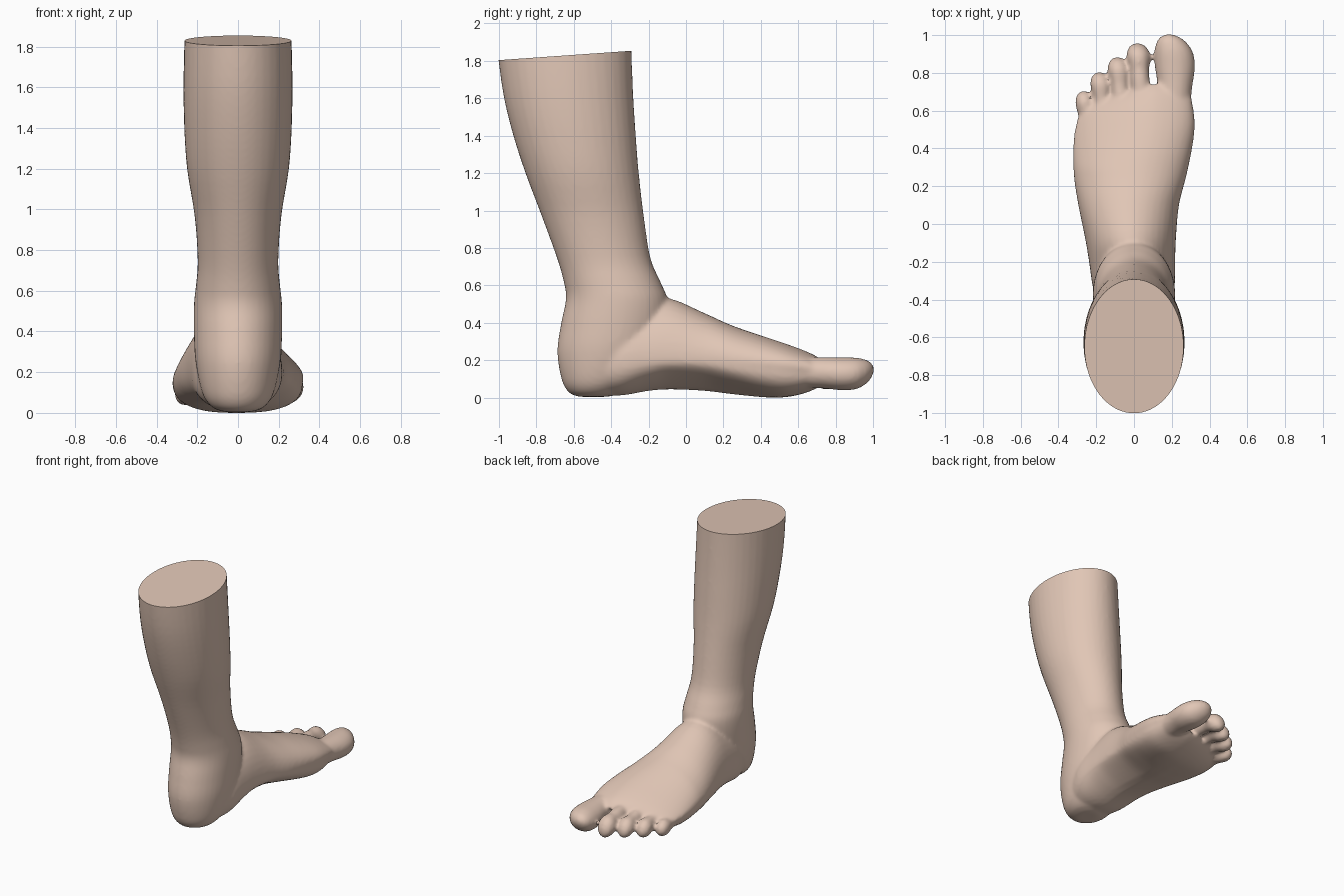
import bpy, bmesh, math
from mathutils import Vector

if "Cube" in bpy.data.objects:
    bpy.data.objects.remove(bpy.data.objects["Cube"])

skin = bpy.data.materials.new("skin tan")
skin.diffuse_color = (0.75, 0.565, 0.465, 1)
skin.use_nodes = True
skin.node_tree.nodes["Principled BSDF"].inputs["Base Color"].default_value = skin.diffuse_color

N = 40
bm = bmesh.new()


def refine(rows, steps=4):
    """Catmull-Rom interpolation through a short list of sections."""
    out = []
    for i in range(len(rows) - 1):
        p0, p1, p2, p3 = (rows[max(0, min(len(rows) - 1, i + k))] for k in (-1, 0, 1, 2))
        for s in range(steps):
            t = s / steps
            out.append([0.5 * (2 * b + (c - a) * t + (2 * a - 5 * b + 4 * c - d) * t * t
                               + (3 * b - a - 3 * c + d) * t ** 3)
                        for a, b, c, d in zip(p0, p1, p2, p3)])
    return out + [list(rows[-1])]


def loft(rings):
    """Skin a closed tube through rings of points."""
    loops = [[bm.verts.new(p) for p in ring] for ring in rings]
    faces = [bm.faces.new(loops[0]), bm.faces.new(loops[-1])]
    for a, b in zip(loops, loops[1:]):
        for i in range(N):
            j = (i + 1) % N
            faces.append(bm.faces.new((a[i], a[j], b[j], b[i])))
    bmesh.ops.recalc_face_normals(bm, faces=faces)


def power(v, e):
    return math.copysign(abs(v) ** (2 / e), v)


ANG = [2 * math.pi * i / N for i in range(N)]

# Leg and heel: z, back y, front y, half width
leg = [(0.008, -0.57, -0.42, 0.06), (0.03, -0.625, -0.35, 0.125), (0.10, -0.665, -0.25, 0.175),
       (0.25, -0.688, -0.14, 0.208), (0.40, -0.668, -0.10, 0.217), (0.53, -0.642, -0.10, 0.217),
       (0.62, -0.653, -0.135, 0.208), (0.75, -0.69, -0.19, 0.198), (0.97, -0.77, -0.225, 0.213),
       (1.2, -0.857, -0.252, 0.25), (1.4, -0.922, -0.268, 0.264), (1.6, -0.972, -0.281, 0.268),
       (1.81, -1.003, -0.29, 0.264), (2.0, -1.02, -0.295, 0.255)]
loft([[(w * math.cos(a), (b + f) / 2 + (f - b) / 2 * math.sin(a), z) for a in ANG]
      for z, b, f, w in refine(leg)])

# Foot: y, left x, right x, bottom z, top z, widest z, ridge x, arch height
foot = [(-0.50, -0.17, 0.17, 0.02, 0.42, 0.2, 0.0, 0.0),
        (-0.35, -0.215, 0.213, 0.015, 0.48, 0.2, 0.0, 0.02),
        (-0.20, -0.238, 0.218, 0.04, 0.52, 0.21, 0.0, 0.06),
        (-0.08, -0.258, 0.222, 0.048, 0.532, 0.21, 0.01, 0.09),
        (0.10, -0.295, 0.238, 0.04, 0.455, 0.2, 0.03, 0.09),
        (0.25, -0.318, 0.275, 0.022, 0.388, 0.18, 0.06, 0.06),
        (0.40, -0.323, 0.305, 0.008, 0.338, 0.165, 0.09, 0.02),
        (0.52, -0.320, 0.318, 0.004, 0.298, 0.155, 0.11, 0.0),
        (0.62, -0.312, 0.308, 0.02, 0.262, 0.145, 0.12, 0.0),
        (0.70, -0.295, 0.290, 0.05, 0.225, 0.14, 0.12, 0.0),
        (0.745, -0.26, 0.26, 0.085, 0.185, 0.135, 0.12, 0.0)]
rings = []
for y, xl, xr, zb, zt, zw, ridge, arch in refine(foot):
    ring = []
    slant = 0.34 * max(0, min(1, (y - 0.3) / 0.4))      # front edge runs back to the little toe
    for a in ANG:
        c, s = math.cos(a), math.sin(a)
        e = 1.9 if s > 0 else 2.6
        half = (xr - xl) / 2
        x = (xl + xr) / 2 + half * power(c, e)
        h = power(s, e)
        z = zw + (zt - zw) * h if s > 0 else zw + (zw - zb) * h
        if s > 0:
            x += ridge * 0.55 * h
            z *= 1 - 0.25 * slant * max(0, -x) / 0.3     # outer side is lower
        else:
            z += arch * max(0, x / half) * -h            # raised instep
        ring.append((x, y + slant * min(0, x - 0.1), z))
    rings.append(ring)
loft(rings)


def toe(rows):
    """rows: y, x, z, half width, half height"""
    loft([[(x + w * math.cos(a), y, z + h * math.sin(a)) for a in ANG]
          for y, x, z, w, h in refine(rows)])


# Big toe
toe([(0.55, 0.2, 0.14, 0.09, 0.085), (0.72, 0.216, 0.137, 0.092, 0.083),
     (0.83, 0.217, 0.131, 0.106, 0.088), (0.91, 0.21, 0.133, 0.102, 0.084),
     (0.965, 0.197, 0.142, 0.077, 0.063), (0.993, 0.188, 0.15, 0.045, 0.036),
     (1.005, 0.185, 0.155, 0.012, 0.01)])

# Small toes: base x, base y, tip x, tip y, radius, height of knuckle
for bx, by, tx, ty, r, top in [(0.045, 0.6, 0.018, 0.958, 0.06, 0.215),
                               (-0.06, 0.56, -0.088, 0.885, 0.055, 0.195),
                               (-0.155, 0.5, -0.183, 0.805, 0.053, 0.175),
                               (-0.24, 0.45, -0.267, 0.705, 0.049, 0.15)]:
    rows = []
    n = ty - by
    tipz = 0.035 + r * 1.15
    for d, k in [(n, 0.85), (0.2, 0.85), (0.14, 0.84), (0.07, 1.04), (0.028, 0.85), (0.008, 0.5), (0, 0.12)]:
        t = 1 - d / n
        z = (top - r) + (tipz - top + r) * t ** 3
        rows.append((ty - d, bx + (tx - bx) * t, z, r * k, r * k * 1.12))
    toe(rows)

# Blend all parts into one skin
raw = bpy.data.meshes.new("raw")
bm.to_mesh(raw)
bm.free()
obj = bpy.data.objects.new("foot_and_leg", raw)
bpy.context.collection.objects.link(obj)
m = obj.modifiers.new("blend", 'REMESH')
m.mode = 'VOXEL'
m.voxel_size = 0.0125
m = obj.modifiers.new("soften", 'SMOOTH')
m.factor = 0.5
m.iterations = 7
deps = bpy.context.evaluated_depsgraph_get()
mesh = bpy.data.meshes.new_from_object(obj.evaluated_get(deps))
obj.modifiers.clear()
obj.data = mesh

# Slice the leg with a slightly tilted plane and cap it
bm = bmesh.new()
bm.from_mesh(mesh)
res = bmesh.ops.bisect_plane(bm, geom=bm.verts[:] + bm.edges[:] + bm.faces[:], dist=1e-5,
                             plane_co=Vector((0, -1, 1.808)), plane_no=Vector((0, -0.05, 0.71)).normalized(),
                             clear_outer=True)
rim = [e for e in res["geom_cut"] if isinstance(e, bmesh.types.BMEdge)]
bmesh.ops.holes_fill(bm, edges=rim, sides=0)
low = min(v.co.z for v in bm.verts)
for v in bm.verts:
    v.co.z -= low
bmesh.ops.recalc_face_normals(bm, faces=bm.faces[:])
bm.to_mesh(mesh)
bm.free()

mesh.materials.clear()
mesh.materials.append(skin)
bpy.context.view_layer.objects.active = obj
obj.select_set(True)
bpy.ops.object.shade_smooth_by_angle(angle=math.radians(50))
